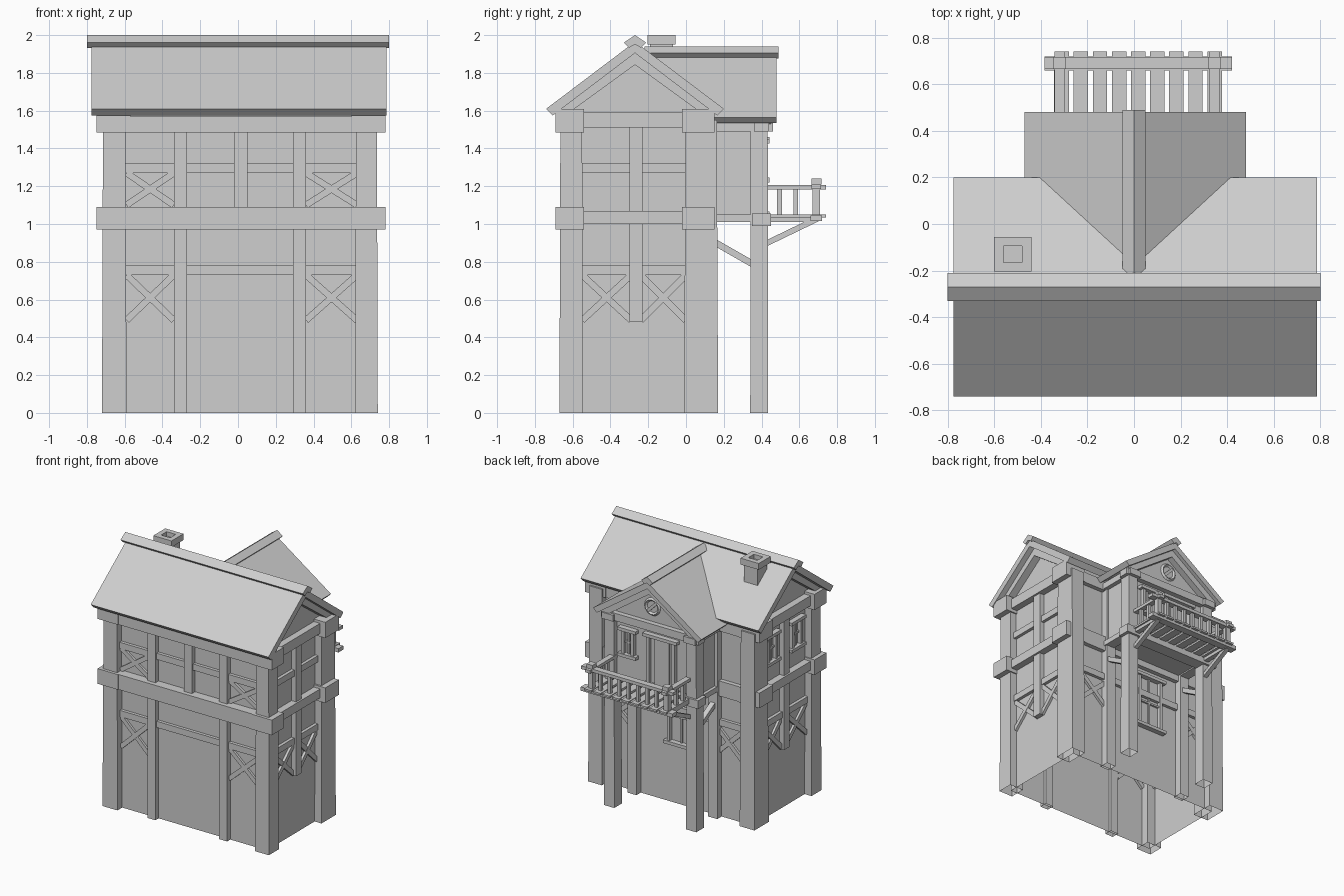
import bpy, bmesh, math
from mathutils import Vector

if bpy.data.objects.get("Cube"):
    bpy.data.objects.remove(bpy.data.objects["Cube"])

GREY = (0.62, 0.62, 0.62, 1)
mat = bpy.data.materials.new("plain_grey")
mat.use_nodes = True
mat.diffuse_color = GREY
mat.node_tree.nodes["Principled BSDF"].inputs["Base Color"].default_value = GREY


def finish(name, bm):
    # parts standing on the ground are left open underneath
    bmesh.ops.recalc_face_normals(bm, faces=bm.faces)
    ground = [f for f in bm.faces if f.calc_center_median().z < 0.001]
    bmesh.ops.delete(bm, geom=ground, context='FACES_ONLY')
    me = bpy.data.meshes.new(name)
    bm.to_mesh(me)
    bm.free()
    me.materials.append(mat)
    ob = bpy.data.objects.new(name, me)
    bpy.context.collection.objects.link(ob)
    return ob


def box(name, x, y, z, taper=1.0):
    """Box from three (low, high) ranges; taper shrinks the top."""
    bm = bmesh.new()
    bmesh.ops.create_cube(bm, size=1)
    for v in bm.verts:
        k = taper if v.co.z > 0 else 1
        v.co = [sum(r) / 2 + c * s * (r[1] - r[0])
                for c, r, s in zip(v.co, (x, y, z), (k, k, 1))]
    return finish(name, bm)


def bar(name, p, q, normal, width=0.035, depth=0.04):
    """Straight timber from p to q, depth measured along normal."""
    p, q, n = Vector(p), Vector(q), Vector(normal)
    d = q - p
    side = d.normalized().cross(n)
    bm = bmesh.new()
    bmesh.ops.create_cube(bm, size=1)
    for v in bm.verts:
        c = v.co.copy()
        v.co = (p + q) / 2 + d * c.x + side * (c.y * width) + n * (c.z * depth)
    return finish(name, bm)


def prism(name, points, axis, a, b):
    """Extrude a (side, z) profile along x or y."""
    place = (lambda t, u, z: (t, u, z)) if axis == 'x' else (lambda t, u, z: (u, t, z))
    bm = bmesh.new()
    face = bm.faces.new([bm.verts.new(place(a, u, z)) for u, z in points])
    ext = bmesh.ops.extrude_face_region(bm, geom=[face])["geom"]
    move = Vector(place(b - a, 0, 0))
    bmesh.ops.translate(bm, vec=move, verts=[e for e in ext if isinstance(e, bmesh.types.BMVert)])
    return finish(name, bm)


def chevron(mid, half, eave, peak, thick):
    """Roof-shaped profile."""
    return [(mid - half, eave), (mid, peak), (mid + half, eave),
            (mid + half - thick * 0.7, eave - thick * 0.7), (mid, peak - thick * 1.2),
            (mid - half + thick * 0.7, eave - thick * 0.7)]


def wall_box(name, axis, plane, out, u, z):
    """Plate on a wall that faces along axis, standing out by `out`."""
    d = sorted((plane - math.copysign(0.02, out), plane + out))
    return box(name, d, u, z) if axis == 'x' else box(name, u, d, z)


def cross(name, axis, plane, u, z):
    normal = (1, 0, 0) if axis == 'x' else (0, 1, 0)
    at = (lambda a, h: (plane, a, h)) if axis == 'x' else (lambda a, h: (a, plane, h))
    bar(name + "_rising", at(u[0], z[0]), at(u[1], z[1]), normal)
    bar(name + "_falling", at(u[0], z[1]), at(u[1], z[0]), normal, depth=0.036)


def window(name, axis, plane, sign, u, z, bars=True):
    t, out = 0.025, 0.03 * sign
    for tag, a in (("low_jamb", u[0]), ("high_jamb", u[1] - t)):
        wall_box(f"{name}_{tag}", axis, plane, out, (a, a + t), z)
    for tag, h in (("sill", z[0]), ("lintel", z[1] - t)):
        wall_box(f"{name}_{tag}", axis, plane, out * 1.4, (u[0] - t, u[1] + t), (h, h + t))
    if bars:
        m, h = sum(u) / 2, sum(z) / 2
        wall_box(name + "_mullion", axis, plane, out / 2, (m - 0.007, m + 0.007), z)
        wall_box(name + "_crossbar", axis, plane, out / 2, u, (h - 0.007, h + 0.007))


# Main house shell with gables
prism("main_walls", [(-0.61, 0), (0.11, 0), (0.11, 1.63), (-0.25, 1.89), (-0.61, 1.62)],
      'x', -0.66, 0.68)

# Corner posts and the corner blocks of both belts
for side, xs, bx in (("right", (-0.72, -0.59), (-0.75, -0.57)), ("left", (0.62, 0.74), (0.6, 0.78))):
    for end, ys, by in (("front", (-0.67, -0.545), (-0.69, -0.54)), ("back", (-0.01, 0.17), (-0.02, 0.15))):
        box(f"{side}_{end}_corner_post", xs, ys, (0, 1.55), 0.92)
        box(f"{side}_{end}_belt_block", bx, by, (0.97, 1.09))
        box(f"{side}_{end}_eave_block", bx, by, (1.485, 1.61))

# Long belts on front and back
for tag, z in (("belt", (0.97, 1.09)), ("eave_beam", (1.485, 1.57))):
    box("front_" + tag, (-0.74, 0.77), (-0.685, -0.58), z)
    box("back_" + tag, (-0.74, 0.77), (0.09, 0.145), z)

# Front framing
FRONT = -0.61
for i, x in enumerate(((-0.34, -0.27), (0.29, 0.36))):
    wall_box(f"front_post_{i}", 'y', FRONT, -0.04, x, (0, 1.5))
wall_box("front_centre_post", 'y', FRONT, -0.04, (-0.02, 0.05), (1.09, 1.5))
for tag, z in (("upper", (1.27, 1.32)), ("lower", (0.73, 0.78))):
    wall_box(f"front_{tag}_rail", 'y', FRONT, -0.025, (-0.6, 0.63), z)
for i, x in enumerate(((-0.59, -0.34), (0.36, 0.63))):
    cross(f"front_lower_brace_{i}", 'y', FRONT, x, (0.49, 0.73))
    cross(f"front_upper_brace_{i}", 'y', FRONT, x, (1.1, 1.27))
    cross(f"back_lower_brace_{i}", 'y', 0.11, x, (0.49, 0.73))
wall_box("back_lower_rail", 'y', 0.11, 0.025, (-0.6, 0.63), (0.73, 0.78))
for i, x in enumerate((-0.35, 0.36)):
    wall_box(f"back_post_{i}", 'y', 0.11, 0.055, (x - 0.04, x + 0.04), (0, 1.5))

# Side framing
for side, plane, s in (("right", -0.66, -1), ("left", 0.68, 1)):
    wall_box(side + "_upper_centre_post", 'x', plane, 0.04 * s, (-0.3, -0.23), (1.07, 1.51))
    wall_box(side + "_lower_centre_post", 'x', plane, 0.04 * s, (-0.3, -0.23), (0.48, 1.0))
    wall_box(side + "_belt_rail", 'x', plane, 0.055 * s, (-0.56, 0), (1.0, 1.07))
    wall_box(side + "_eave_rail", 'x', plane, 0.055 * s, (-0.56, 0), (1.51, 1.59))
    wall_box(side + "_lower_rail", 'x', plane, 0.025 * s, (-0.56, 0), (0.73, 0.78))
    for i, y in enumerate(((-0.55, -0.29), (-0.24, 0))):
        cross(f"{side}_lower_brace_{i}", 'x', plane, y, (0.49, 0.73))
    # gable rafters and tie beam
    ends = sorted((plane, plane + 0.06 * s))
    prism(side + "_gable_rafters", chevron(-0.27, 0.42, 1.61, 1.915, 0.06), 'x', *ends)
wall_box("left_upper_rail", 'x', 0.68, 0.025, (-0.56, 0), (1.27, 1.32))
for i, y in enumerate(((-0.48, -0.35), (-0.17, -0.04))):
    window(f"right_window_{i}", 'x', -0.66, -1, y, (1.21, 1.45))

# Main roof, ridge cap and chimney
prism("main_roof", chevron(-0.27, 0.47, 1.61, 1.965, 0.05), 'x', -0.775, 0.785)
prism("main_ridge_cap", chevron(-0.27, 0.06, 1.96, 2.0, 0.04), 'x', -0.8, 0.8)
box("chimney_shaft", (-0.58, -0.46), (-0.19, -0.07), (1.75, 1.965))
for i, x in enumerate((-0.6, -0.48)):
    box(f"chimney_cap_side_{i}", (x, x + 0.04), (-0.205, -0.055), (1.95, 2.0))
for i, y in enumerate((-0.205, -0.095)):
    box(f"chimney_cap_end_{i}", (-0.57, -0.47), (y, y + 0.04), (1.95, 2.0))

# Rear wing on posts
prism("wing_walls", [(-0.365, 1.02), (0.385, 1.02), (0.385, 1.57), (0.01, 1.83), (-0.365, 1.57)],
      'y', 0.0, 0.4)
prism("wing_roof", chevron(0.005, 0.475, 1.565, 1.895, 0.045), 'y', -0.2, 0.48)
prism("wing_ridge_cap", chevron(0, 0.05, 1.905, 1.94, 0.04), 'y', -0.22, 0.49)
prism("wing_gable_rafters", chevron(0.01, 0.43, 1.55, 1.85, 0.055), 'y', 0.38, 0.45)
box("wing_gable_beam", (-0.42, 0.44), (0.36, 0.44), (1.49, 1.55))
box("wing_floor_beam", (-0.42, 0.44), (0.35, 0.45), (0.99, 1.055))
for side, x in (("right", -0.35), ("left", 0.37)):
    box(side + "_wing_post", (x - 0.045, x + 0.045), (0.34, 0.435), (0, 1.53), 0.95)
    box(side + "_wing_floor_rail", (x - 0.04, x + 0.04), (0.1, 0.38), (1.01, 1.05))
    box(side + "_wing_eave_rail", (x - 0.05, x + 0.05), (0.1, 0.46), (1.49, 1.54))
    bar(side + "_wing_brace", (x, 0.14, 0.91), (x, 0.35, 0.79), (1, 0, 0), 0.035, 0.04)
    bar(side + "_balcony_brace", (x * 0.93, 0.41, 0.89), (x * 0.93, 0.7, 1.03), (1, 0, 0), 0.03, 0.035)

# Openings on the back
window("wing_window", 'y', 0.4, 1, (0.16, 0.27), (1.22, 1.45))
window("balcony_door", 'y', 0.4, 1, (-0.2, 0.05), (1.04, 1.46), bars=False)
wall_box("balcony_door_leaf", 'y', 0.4, 0.01, (-0.14, -0.01), (1.04, 1.42))
window("back_window", 'y', 0.11, 1, (-0.16, 0.07), (0.47, 0.92))

# Round gable ornament with a slanted bar
bpy.ops.mesh.primitive_torus_add(location=(0.01, 0.405, 1.67), rotation=(math.pi / 2, 0, 0),
                                 major_radius=0.058, minor_radius=0.013,
                                 major_segments=16, minor_segments=4)
ring = bpy.context.object
ring.name = "gable_ring"
ring.data.materials.append(mat)
bar("gable_ring_bar", (-0.03, 0.405, 1.71), (0.05, 0.405, 1.63), (0, 1, 0), 0.022, 0.02)

# Balcony floor, railing and balusters
for i in range(9):
    x = -0.31 + i * 0.082
    box(f"balcony_plank_{i}", (x - 0.031, x + 0.031), (0.42, 0.74), (1.035, 1.05))
    box(f"front_baluster_{i}", (x - 0.012, x + 0.012), (0.68, 0.704), (1.04, 1.19))
box("balcony_edge_beam", (-0.385, 0.42), (0.66, 0.72), (1.015, 1.045))
box("balcony_front_rail", (-0.385, 0.42), (0.665, 0.715), (1.185, 1.21))
for side, x in (("right", -0.32), ("left", 0.345)):
    box(side + "_balcony_post", (x - 0.02, x + 0.02), (0.67, 0.71), (1.02, 1.22))
    box(side + "_balcony_post_cap", (x - 0.026, x + 0.026), (0.665, 0.717), (1.21, 1.24))
    box(side + "_balcony_rail", (x - 0.022, x + 0.022), (0.4, 0.74), (1.183, 1.207))
    box(side + "_balcony_joist", (x - 0.02, x + 0.02), (0.4, 0.7), (1.01, 1.035))
    for i, y in enumerate((0.495, 0.582)):
        box(f"{side}_baluster_{i}", (x - 0.012, x + 0.012), (y - 0.012, y + 0.012), (1.04, 1.19))
